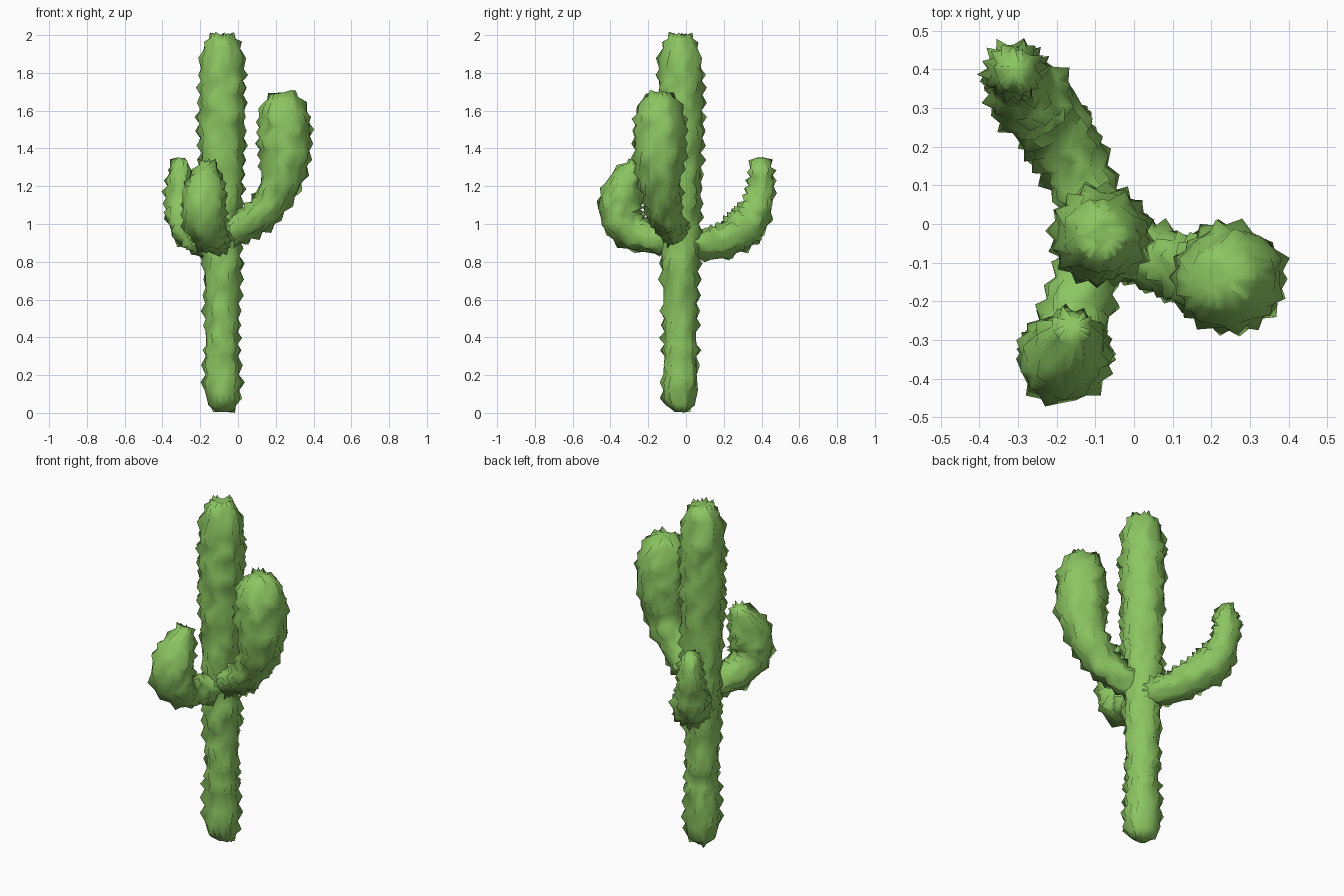
import bpy, bmesh, math, random
from mathutils import Vector

if "Cube" in bpy.data.objects:
    bpy.data.objects.remove(bpy.data.objects["Cube"])

random.seed(7)
green = bpy.data.materials.new("cactus_green")
green.diffuse_color = (0.26, 0.56, 0.12, 1)
green.use_nodes = True
green.node_tree.nodes["Principled BSDF"].inputs["Base Color"].default_value = green.diffuse_color


def resample(pts, step):
    """Smooth (x, y, z, radius) path through the control points."""
    p = [Vector(q) for q in pts]
    p = [p[0] * 2 - p[1]] + p + [p[-1] * 2 - p[-2]]
    out = []
    for i in range(1, len(p) - 2):
        a, b, c, d = p[i - 1:i + 3]
        n = max(1, round((c.xyz - b.xyz).length / step))
        for k in range(n):
            t = k / n
            out.append(0.5 * (2 * b + (c - a) * t + (2 * a - 5 * b + 4 * c - d) * t * t
                              + (3 * b - a - 3 * c + d) * t ** 3))
    return out + [p[-2]]


def spiny_tube(name, pts, sides, step=0.06, spine=0.03):
    path = resample(pts, step)
    bm = bmesh.new()
    rings, u = [], Vector((1, 0, 0))
    for i, q in enumerate(path):
        tan = (path[min(i + 1, len(path) - 1)].xyz - path[max(i - 1, 0)].xyz).normalized()
        u = (u - tan * u.dot(tan)).normalized()
        v = tan.cross(u)
        ring = []
        for k in range(sides):
            a = math.tau * (k + 0.5 * (i % 2)) / sides
            r = q.w * random.uniform(0.95, 1.04)
            ring.append(bm.verts.new(q.xyz + (u * math.cos(a) + v * math.sin(a)) * r))
        rings.append(ring)
    skin = []
    for lo, hi in zip(rings, rings[1:]):
        for k in range(sides):
            j = (k + 1) % sides
            skin.append(bm.faces.new((lo[k], lo[j], hi[j], hi[k])))
    bm.faces.new(rings[0][::-1])
    bm.faces.new(rings[-1])
    # Raise short spines on a random share of the skin faces
    bm.normal_update()
    for f in skin:
        if random.random() < 0.5:
            bmesh.ops.poke(bm, faces=[f], offset=spine * random.uniform(0.6, 1.1))
    me = bpy.data.meshes.new(name)
    bm.to_mesh(me)
    bm.free()
    me.materials.append(green)
    me.shade_smooth()
    ob = bpy.data.objects.new(name, me)
    bpy.context.collection.objects.link(ob)
    return ob


# Trunk with rounded top and tapered foot
X, Y = -0.085, -0.03
profile = [(0.005, 0.03), (0.04, 0.075), (0.12, 0.092), (0.3, 0.085), (0.5, 0.087),
           (0.75, 0.095), (1.0, 0.1), (1.3, 0.11), (1.6, 0.118), (1.82, 0.113),
           (1.93, 0.095), (1.98, 0.07), (2.0, 0.03)]
spiny_tube("trunk", [(X, Y, z, r) for z, r in profile], 16, 0.075)

# Tall arm on the right
spiny_tube("right_arm", [
    (-0.07, -0.04, 0.93, 0.06), (0.03, -0.08, 0.99, 0.075), (0.13, -0.11, 1.06, 0.085),
    (0.21, -0.13, 1.18, 0.1), (0.245, -0.14, 1.32, 0.125), (0.25, -0.14, 1.46, 0.136),
    (0.24, -0.14, 1.58, 0.125), (0.23, -0.14, 1.66, 0.09), (0.225, -0.14, 1.695, 0.035)], 18)

# Short fat arm curling up at the front
spiny_tube("front_arm", [
    (-0.09, -0.05, 0.93, 0.07), (-0.13, -0.16, 0.925, 0.08), (-0.16, -0.27, 0.95, 0.088),
    (-0.18, -0.345, 1.03, 0.108), (-0.18, -0.345, 1.13, 0.112), (-0.17, -0.31, 1.23, 0.088),
    (-0.16, -0.27, 1.3, 0.05), (-0.16, -0.26, 1.325, 0.02)], 16, 0.055)

# Slender-tipped arm at the back
spiny_tube("back_arm", [
    (-0.09, 0.0, 0.91, 0.07), (-0.14, 0.12, 0.89, 0.08), (-0.19, 0.22, 0.92, 0.088),
    (-0.26, 0.32, 0.99, 0.1), (-0.3, 0.375, 1.09, 0.08), (-0.31, 0.4, 1.2, 0.066),
    (-0.305, 0.395, 1.3, 0.055), (-0.3, 0.395, 1.35, 0.022)], 16, 0.055)
